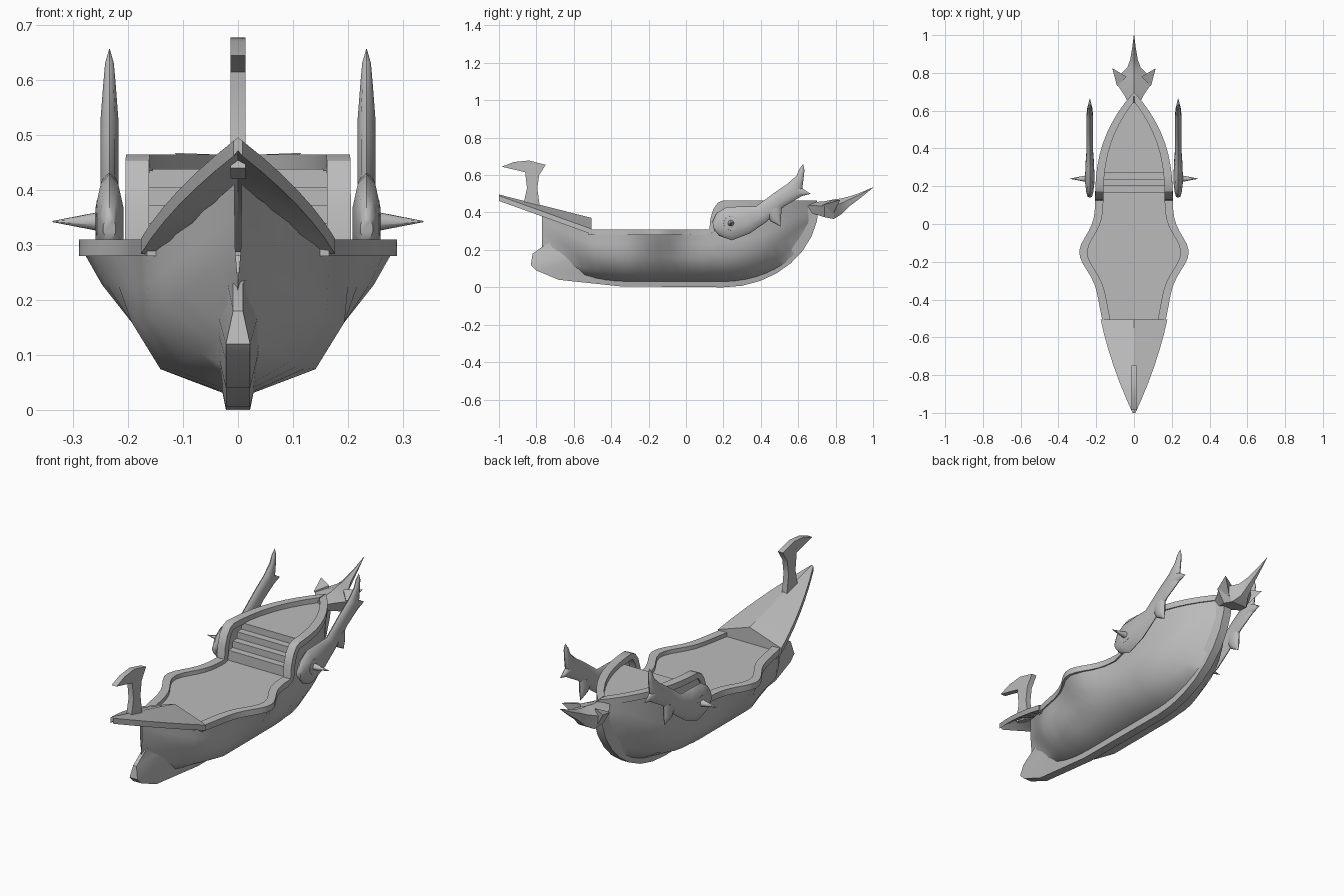
import bpy, bmesh, math
from mathutils import Matrix

cube = bpy.data.objects.get("Cube")
if cube:
    bpy.data.objects.remove(cube, do_unlink=True)

grey = bpy.data.materials.new("plain grey")
grey.use_nodes = True
tone = (0.5, 0.5, 0.5, 1)
grey.diffuse_color = tone
grey.node_tree.nodes["Principled BSDF"].inputs["Base Color"].default_value = tone


def finish(name, bm, mirror=False, angle=30):
    bmesh.ops.remove_doubles(bm, verts=bm.verts, dist=0.0005)
    bmesh.ops.recalc_face_normals(bm, faces=bm.faces)
    mesh = bpy.data.meshes.new(name)
    bm.to_mesh(mesh)
    bm.free()
    mesh.materials.append(grey)
    ob = bpy.data.objects.new(name, mesh)
    bpy.context.collection.objects.link(ob)
    if mirror:
        ob.modifiers.new("mirror", 'MIRROR')
    bpy.ops.object.select_all(action='DESELECT')
    ob.select_set(True)
    bpy.context.view_layer.objects.active = ob
    bpy.ops.object.shade_smooth_by_angle(angle=math.radians(angle))


def loft(name, sections, closed=True, mirror=False, angle=30):
    """Skin a row of matching cross-sections; closed ones get end caps."""
    bm = bmesh.new()
    rows = [[bm.verts.new(p) for p in section] for section in sections]
    count = len(rows[0])
    for a, b in zip(rows, rows[1:]):
        for i in range(count if closed else count - 1):
            j = (i + 1) % count
            bm.faces.new((a[i], a[j], b[j], b[i]))
    if closed:
        bm.faces.new(rows[0])
        bm.faces.new(rows[-1])
    finish(name, bm, mirror, angle)


def both_sides(half):
    return half + [(-x, y, z) for x, y, z in reversed(half)]


def span(start, end, steps):
    return [start + (end - start) * i / steps for i in range(steps + 1)]


def direction(path, i):
    """Angle of a (y, z) path at one of its points."""
    before, after = path[max(i - 1, 0)], path[min(i + 1, len(path) - 1)]
    return math.atan2(after[1] - before[1], after[0] - before[0])


def half_width(y):
    """Plan of the ship: tapered ends and a round bulge on each side."""
    stern = min(max((y - .13) / .57, 0), 1) ** 2.5
    bow = min(max((-.2 - y) / .8, 0), 1) ** 1.8
    bulge = math.exp(-((y + .15) / .12) ** 2)
    return .205 * (1 - stern - bow) + .085 * bulge


def hull_bottom(y):
    """Flat bottom that sweeps up in an elliptic arc at each end."""
    stern, bow = max((y - .2) / .5, 0), max((-.3 - y) / .5, 0)
    return .03 + .4 * (1 - math.sqrt(1 - stern ** 2)) + .25 * (1 - math.sqrt(1 - bow ** 2))


# Hull
sections = []
for y in span(-.77, .14, 16) + span(.17, .69, 10):
    overhang = max(-.5 - y, 0)
    wide = max(half_width(y) - .007 - overhang * .33, .006)
    middle = min(wide, .2) * .97
    low = 3.75 * middle ** 2
    top = .44 if y > .15 else .29 + overhang * .45
    bottom = hull_bottom(y)
    height = min(top - bottom, .28)
    sections.append(both_sides([
        (wide, y, top),
        (wide * .6 + middle * .4, y, bottom + height * .76),
        (middle, y, bottom + height * .5),
        (low, y, bottom + height * .17),
        (min(low, .025), y, bottom)]))
loft("hull", sections, closed=False, angle=50)

# Keel: blunt ram at the bow, then an arc up the stern
ram_outer = [(-.75, .23), (-.82, .18), (-.83, .12), (-.8, .09), (-.68, .04), (-.35, .005)]
ram_inner = [(-.68, .25), (-.66, .2), (-.64, .17), (-.62, .14), (-.58, .1), (-.33, .07)]
arc = span(0, math.pi / 2, 8)
outer = ram_outer + [(.2 + .51 * math.sin(a), .44 * (1 - math.cos(a))) for a in arc]
inner = ram_inner + [(.2 + .44 * math.sin(a), .07 + .37 * (1 - math.cos(a))) for a in arc]
sections = []
for (y, z), (inner_y, inner_z) in zip(outer, inner):
    thick = .009 if y < -.7 and z > .15 else .022
    sections.append(both_sides([(thick, y, z), (thick + .014, inner_y, inner_z)]))
loft("keel", sections)

# Rail: a board along the edge that curves up onto the raised stern
rail = [(y, .31) for y in span(-.52, .1, 18)]
rail += [(.2 - .075 * math.cos(a), .31 + .155 * math.sin(a)) for a in span(0, math.pi / 2, 4)]
rail += [(y, .465) for y in span(.26, .7, 8)]
sections = []
for i, (y, z) in enumerate(rail):
    turn = direction(rail, i)
    under_y, under_z = y + .03 * math.sin(turn), z - .03 * math.cos(turn)
    edge = half_width(y)
    inside = max(edge - .043, 0)
    sections.append([(edge, y, z), (inside, y, z),
                     (inside, under_y, under_z), (edge, under_y, under_z)])
loft("rail", sections, mirror=True)


# Decks between the rails
def deck(name, start, end, z):
    sections = []
    for y in span(start, end, 14):
        edge = max(half_width(y) - .02, 0)
        sections.append([(edge, y, z), (-edge, y, z)])
    loft(name, sections, closed=False)


deck("main_deck", -.55, .2, .29)
deck("stern_deck", .29, .69, .44)

# Steps up to the stern deck
for i in range(4):
    front, top = .165 + i * .035, .34 + i * .033
    loft(f"step_{i + 1}", [[(x, front, .28), (x, front, top), (x, .31, top), (x, .31, .28)]
                           for x in (-.17, .17)])

# Peaked foredeck rising to the tip of the bow
sections = []
for y in span(-1, -.505, 6):
    rise = (-.5 - y) / .5
    edge = half_width(y) + .008
    edge_z, ridge = .31 + .18 * rise, .37 + .126 * rise
    under = .285 + .187 * math.sin(rise * math.pi / 2)
    sections.append([(edge, y, edge_z), (0, y, ridge), (-edge, y, edge_z),
                     (-edge, y, edge_z - .028), (0, y, under), (edge, y, edge_z - .028)])
loft("foredeck", sections, angle=20)

# Curled bow post
post = [(-.87, .44), (-.85, .53), (-.86, .615), (-.9, .625), (-.985, .645), (-.92, .67),
        (-.84, .678), (-.75, .655), (-.785, .6), (-.795, .53), (-.78, .42)]
loft("bow_post", [[(x, y, z) for y, z in post] for x in (-.014, .014)])


# Side fish: flattened tubes along paths of y, z and radius
def flat_tube(name, path):
    sections = []
    for i, (y, z, radius) in enumerate(path):
        turn = direction(path, i)
        thick = min(radius * .6, .017 + max(radius - .05, 0) * .25)
        ring = []
        for k in range(10):
            a = math.tau * k / 10
            out = radius * math.cos(a)
            ring.append((.234 + thick * math.sin(a),
                         y - out * math.sin(turn), z + out * math.cos(turn)))
        sections.append(ring)
    loft(name, sections, mirror=True, angle=50)


flat_tube("fish_body", [(.145, .33, .02), (.17, .335, .06), (.23, .34, .09), (.32, .36, .075),
                        (.4, .39, .05), (.5, .47, .045), (.58, .52, .05), (.61, .59, .02),
                        (.62, .63, .014), (.626, .657, .001)])
flat_tube("fish_tail_prong", [(.56, .51, .05), (.61, .51, .025), (.665, .5, .001)])
flat_tube("fish_belly_fin", [(.465, .42, .05), (.48, .365, .03), (.505, .326, .001)])


# Hub and spike on each fish
def turned(name, base, tip, start, end):
    bm = bmesh.new()
    spot = Matrix.Translation(((start + end) / 2, .24, .343))
    bmesh.ops.create_cone(bm, cap_ends=True, segments=16, radius1=base, radius2=tip,
                          depth=end - start,
                          matrix=spot @ Matrix.Rotation(math.pi / 2, 4, 'Y'))
    finish(name, bm, mirror=True)


turned("fish_hub", .042, .038, .24, .258)
turned("fish_spike", .018, .001, .25, .338)

# Stern tail: y, half width, top and bottom
tail = [(.64, .03, .45, .41), (.68, .05, .455, .395), (.74, .09, .46, .375),
        (.79, .075, .47, .365), (.83, .035, .475, .39), (.87, .02, .485, .43),
        (.93, .01, .505, .475), (1, .001, .535, .533)]
sections = []
for y, wide, top, bottom in tail:
    shoulder = top * .7 + bottom * .3
    sections.append(both_sides([(0, y, top), (wide, y, shoulder), (wide * .6, y, bottom)]))
loft("stern_tail", sections)
barb = [(.04, .78, .465), (.09, .73, .44), (.05, .78, .38)]
loft("stern_tail_barb", [barb, [(.115, .825, .468)] * 3], mirror=True)
